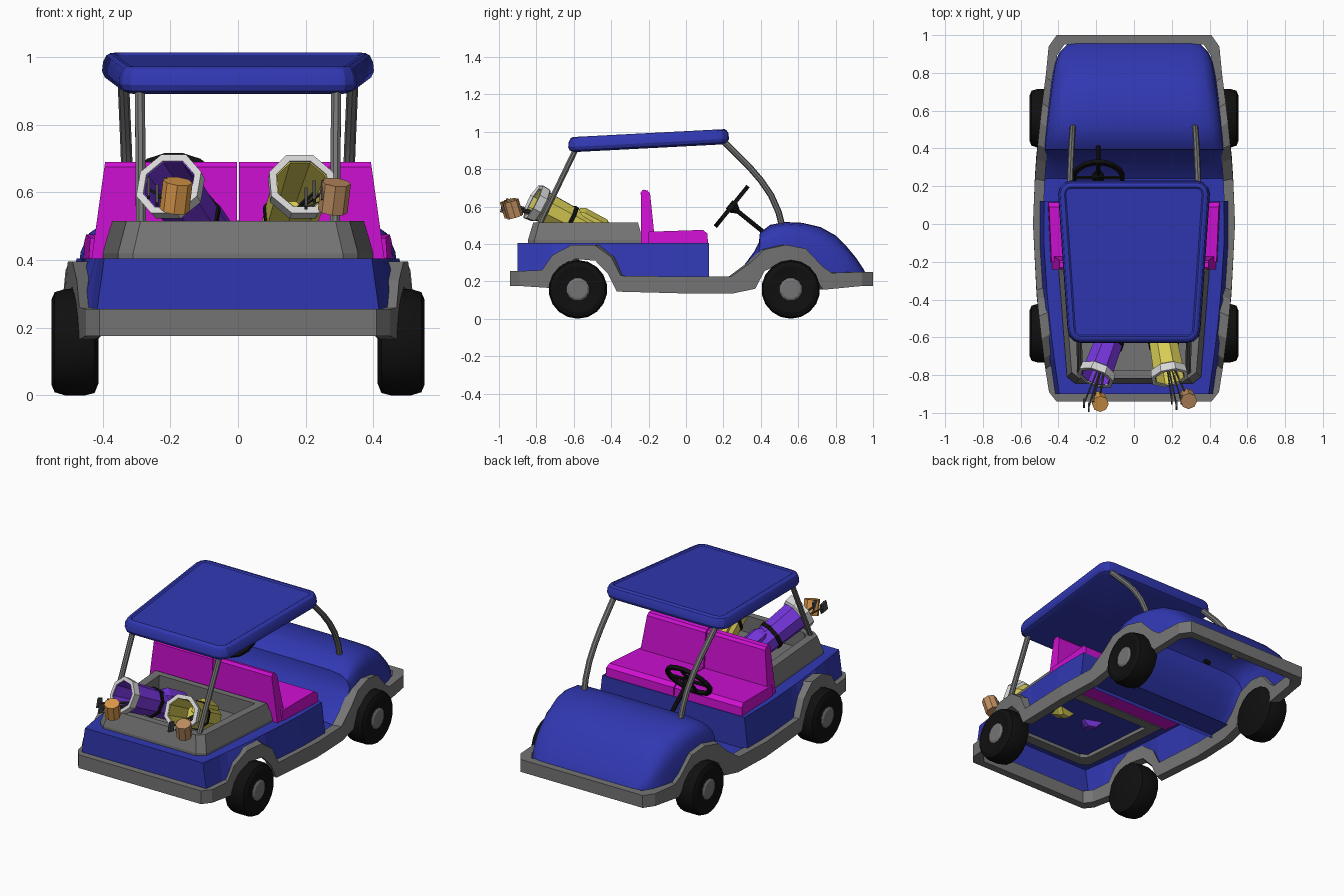
import bpy, bmesh, math
from mathutils import Vector, Matrix

if "Cube" in bpy.data.objects:
    bpy.data.objects.remove(bpy.data.objects["Cube"])


def mat(name, r, g, b):
    m = bpy.data.materials.new(name)
    m.diffuse_color = (r, g, b, 1)
    m.use_nodes = True
    m.node_tree.nodes["Principled BSDF"].inputs["Base Color"].default_value = m.diffuse_color
    return m


BLUE = mat("blue paint", .03, .039, .44)
GREY = mat("grey trim", .175, .175, .175)
BLACK = mat("black rubber", .005, .005, .005)
PINK = mat("magenta seat", .62, .005, .64)
PURPLE = mat("purple bag", .17, .035, .68)
YELLOW = mat("yellow bag", .68, .6, .09)
WHITE = mat("pale rim", .68, .68, .68)
ORANGE = mat("orange wood", .73, .33, .07)
TAN = mat("tan wood", .52, .27, .12)
IRON = mat("dark iron", .07, .07, .07)


def mesh(name, verts, faces, m, smooth=None):
    me = bpy.data.meshes.new(name)
    me.from_pydata([tuple(v) for v in verts], [], faces)
    bm = bmesh.new()
    bm.from_mesh(me)
    bmesh.ops.recalc_face_normals(bm, faces=bm.faces)
    bm.to_mesh(me)
    bm.free()
    ob = bpy.data.objects.new(name, me)
    bpy.context.collection.objects.link(ob)
    me.materials.append(m)
    if smooth:
        bpy.ops.object.select_all(action='DESELECT')
        ob.select_set(True)
        bpy.context.view_layer.objects.active = ob
        bpy.ops.object.shade_smooth_by_angle(angle=math.radians(smooth))
    return ob


def loft(name, secs, m, ring=True, loop=False, caps=False, smooth=None):
    """Skin a list of equal-length sections; ring closes a section, loop joins last to first."""
    n, k = len(secs[0]), len(secs)
    faces = []
    for i in range(k if loop else k - 1):
        j = (i + 1) % k
        for a in range(n if ring else n - 1):
            b = (a + 1) % n
            faces.append((i * n + a, i * n + b, j * n + b, j * n + a))
    if caps:
        faces += [tuple(range(n)), tuple(range((k - 1) * n, k * n))]
    return mesh(name, [v for s in secs for v in s], faces, m, smooth)


def lathe(name, p0, p1, prof, m, n=8, loop=False, smooth=None):
    """Turn (radius, distance) pairs about the axis p0 -> p1."""
    p0, p1 = Vector(p0), Vector(p1)
    q = (p1 - p0).to_track_quat('Z', 'Y')
    secs = [[p0 + q @ Vector((r * math.cos(t), r * math.sin(t), d))
             for t in [(i + .5) * 2 * math.pi / n for i in range(n)]] for r, d in prof]
    return loft(name, secs, m, loop=loop, caps=not loop, smooth=smooth)


def rod(name, p0, p1, r, m, n=8):
    return lathe(name, p0, p1, [(r, 0), (r, (Vector(p1) - Vector(p0)).length)], m, n)


def prism(name, prof, x0, xout, m):
    """Side profile of (y, z) pairs spread from x0 to xout(y, z)."""
    return loft(name, [[(x0, y, z) for y, z in prof],
                       [(xout(y, z), y, z) for y, z in prof]], m, caps=True)


def width(y):
    return .535 - .1 * abs(y) ** 1.6


# trim side line: y and z of upper edge, y and z of lower edge
SIDE = [(-.77, .26, -.735, .165), (-.715, .34, -.695, .255), (-.61, .395, -.595, .32),
        (-.49, .395, -.485, .31), (-.40, .33, -.417, .24), (-.35, .23, -.37, .145),
        (0, .225, 0, .135), (.24, .225, .25, .135), (.345, .30, .37, .16),
        (.42, .37, .42, .255), (.535, .395, .535, .31), (.64, .375, .625, .295),
        (.73, .28, .70, .20), (.78, .245, .735, .155)]


def trim_top(y):
    pts = [(-1, .255)] + [s[:2] for s in SIDE] + [(1, .25)]
    for (a, za), (b, zb) in zip(pts, pts[1:]):
        if a <= y <= b:
            return za + (zb - za) * (y - a) / (b - a)


# bumper and wheel-arch band around the whole car
half = [(.41, -.94, .255, -.94, .175), (.45, -.89, .255, -.89, .175)]
half += [(width(s[0]),) + s for s in SIDE]
half += [(.452, .94, .25, .94, .175), (.41, 1.0, .25, 1.0, .175)]
full = half + [(-h[0],) + h[1:] for h in reversed(half)]
loft("trim_band", [[(x, yl, zl), (x, yh, zh), (x * .9, yh * .95, zh), (x * .9, yl * .95, zl)]
                   for x, yh, zh, yl, zl in full], GREY, loop=True)

# rear body: open below, sides follow the arches
secs = []
for y in (-.9, -.77, -.715, -.61, -.49, -.40, -.35, -.1, .122):
    xb, xt, zb = width(y) - .03, width(y) - .055, trim_top(y) - .03
    secs.append([(-xb, y, zb), (-xt, y, .405), (xt, y, .405), (xb, y, zb)])
loft("rear_body", secs, BLUE, ring=False, caps=True)

# floor between seat and hood
xf = width(.2) - .03
mesh("floor", [(-xf, .1, .215), (xf, .1, .215), (xf, .27, .215), (-xf, .27, .215)],
     [(0, 1, 2, 3)], BLUE)

# hood and sloping dash: rounded shell, open below
secs = []
for y, zt, xw in [(.24, .225, 1), (.31, .285, 1), (.365, .36, 1), (.39, .41, 1), (.395, .46, 1),
                  (.45, .502, 1), (.53, .517, 1), (.62, .513, 1), (.72, .49, 1), (.80, .445, 1),
                  (.86, .385, .99), (.91, .325, .95), (.95, .265, .87), (.965, .23, .8)]:
    x = (width(y) - .035) * xw
    zb = min(trim_top(y) - .03, zt - .01)
    side = [(1, 0), (.985, .5), (.95, .75), (.87, .92), (.72, .985), (.4, 1)]
    pts = [(x * a, y, zb + (zt - zb) * f) for a, f in side]
    secs.append(pts + [(-p[0], p[1], p[2]) for p in reversed(pts)])
loft("hood", secs, BLUE, ring=False, smooth=35)

# cargo bed walls and floor
half = [(.31, -.845), (.355, -.81), (.40, -.23)]
full = half + [(-x, y) for x, y in reversed(half)]
cy = -.53
loft("cargo_bed", [[(x, y, .385), (x, y, .42), (x * .93, cy + (y - cy) * .91, .515),
                    (x * .80, cy + (y - cy) * .78, .515), (x * .82, cy + (y - cy) * .8, .385)]
                   for x, y in full], GREY, loop=True)
mesh("bed_floor", [(-.29, -.79, .412), (.29, -.79, .412), (.35, -.28, .412), (-.35, -.28, .412)],
     [(0, 1, 2, 3)], GREY)

# wheels, posts and seats on both sides
for s, side in ((1, "right"), (-1, "left")):
    for y, end in ((-.578, "rear"), (.56, "front")):
        lathe(f"{end}_{side}_tyre", (s * .412, y, .157), (s * .6, y, .157),
              [(.12, 0), (.15, .012), (.157, .04), (.157, .1), (.148, .13), (.125, .14), (.07, .13)],
              BLACK, 18, smooth=25)
        lathe(f"{end}_{side}_hub", (s * .5, y, .157), (s * .6, y, .157),
              [(.062, 0), (.062, .045), (.05, .052)], GREY, 12)
    rod(f"rear_{side}_post", (s * .287, -.785, .5), (s * .29, -.585, .915), .016, GREY)
    # curved front post
    path = [(.515, .49), (.495, .57), (.455, .66), (.40, .74), (.34, .81), (.27, .88), (.2, .95)]
    secs = []
    for i, (y, z) in enumerate(path):
        a, b = path[max(i - 1, 0)], path[min(i + 1, len(path) - 1)]
        t = Vector((b[0] - a[0], b[1] - a[1])).normalized()
        x = s * (.322 + .018 * i / 6)
        secs.append([(x + .017 * math.cos(u), y - t.y * .017 * math.sin(u),
                      z + t.x * .017 * math.sin(u)) for u in [k * math.pi / 4 for k in range(8)]])
    loft(f"front_{side}_post", secs, GREY, caps=True, smooth=40)
    prism(f"{side}_seat_back", [(-.24, .39), (-.242, .675), (-.23, .69), (-.205, .685),
                                (-.192, .67), (-.163, .39)],
          s * .003, lambda y, z: s * (.435 - .14 * (z - .39)), PINK)
    cushion = prism(f"{side}_seat_cushion", [(-.2, .39), (-.2, .465), (.09, .475), (.115, .455),
                                             (.118, .39)], s * .003,
                    lambda y, z: s * (.452 + .05 * min(y, .1) - .25 * max(z - .445, 0)), PINK)

# roof: stacked rounded outlines, tilted up toward the hood end


def roof_loop(inset, dz):
    pts = []
    for sx, yc, xc, a0 in ((1, .23, .402, 0), (-1, .23, .402, 90), (-1, -.63, .352, 180), (1, -.63, .352, 270)):
        sy = 1 if yc > 0 else -1
        r = .07
        for a in (0, 30, 60, 90):
            t = math.radians(a0 + a)
            x = sx * (xc - r) + (r - inset) * math.cos(t)
            y = yc - sy * r + (r - inset) * math.sin(t)
            pts.append((x, y, .96 + .052 * y + dz))
    return pts


loft("roof", [roof_loop(i, d) for i, d in ((.03, -.038), (.008, -.028), (0, -.01), (.003, .018), (.012, .036),
                                           (.024, .043), (.034, .043), (.042, .037))],
     BLUE, caps=True, smooth=25)

# steering wheel, spokes and column
c = Vector((-.19, .245, .6))
ax = Vector((0, .78, -.63)).normalized()
lathe("steering_wheel", c - ax * .012, c + ax,
      [(.12, 0), (.142, 0), (.142, .022), (.12, .022)], BLACK, 16, loop=True)
across = Vector((1, 0, 0))
down = ax.cross(across)
rod("steering_spoke", c - across * .128, c + across * .128, .012, BLACK, 6)
rod("steering_spoke_up", c - down * .128, c + down * .128, .01, BLACK, 6)
lathe("steering_hub", c - ax * .018, c + ax, [(.03, 0), (.035, .03), (.015, .06)], BLACK)
rod("steering_column", c, c + ax * .25, .013, BLACK)

# golf bags with rims, straps, pockets and clubs
for name, m, wood, rim, base, head, irons in (
        ("purple", PURPLE, ORANGE, (-.205, -.815, .625), (-.06, -.43, .425), (-.183, -.94, .59),
         ((-.265, -.95, .61), (-.24, -.97, .59), (-.215, -.93, .61))),
        ("yellow", YELLOW, TAN, (.19, -.815, .625), (.12, -.43, .425), (.285, -.925, .587),
         ((.20, -.93, .58), (.225, -.96, .60), (.25, -.93, .60)))):
    rim, base, head = Vector(rim), Vector(base), Vector(head)
    d = (rim - base).normalized()
    L = (rim - base).length
    lathe(name + "_bag", base, rim, [(.06, 0), (.072, .02), (.086, L - .04), (.086, L - .005),
                                     (.078, L - .005), (.068, L - .25)], m)
    lathe(name + "_bag_rim", base, rim, [(.084, L - .055), (.1, L - .045), (.104, L), (.082, L),
                                         (.08, L - .05)], WHITE, loop=True)
    lathe(name + "_bag_strap", base, rim, [(.08, L * .48), (.085, L * .48), (.087, L * .48 + .022),
                                           (.08, L * .48 + .022)], BLACK, loop=True)
    up = (Vector((0, 0, 1)) - d * d.z).normalized()
    p = base + up * .04
    lathe(name + "_bag_pocket", p, p + d, [(.045, .02), (.058, .04), (.06, .17), (.045, .2)], m, 6)
    # wooden club head and irons
    t = Vector((.12, -.3, 1)).normalized()
    rod(name + "_club_head", head - t * .045, head + t * .045, .044, wood)
    inner = rim - d * .2
    rod(name + "_club_shaft", inner, head, .006, IRON, 6)
    for i, q in enumerate(irons):
        q = Vector(q)
        rod(f"{name}_iron_shaft_{i}", inner, q, .005, IRON, 6)
        prof = [(q.y - .025, q.z - .02), (q.y + .02, q.z - .03), (q.y + .025, q.z + .025), (q.y - .01, q.z + .035)]
        prism(f"{name}_iron_head_{i}", prof, q.x - .004, lambda y, z: q.x + .005, IRON)
